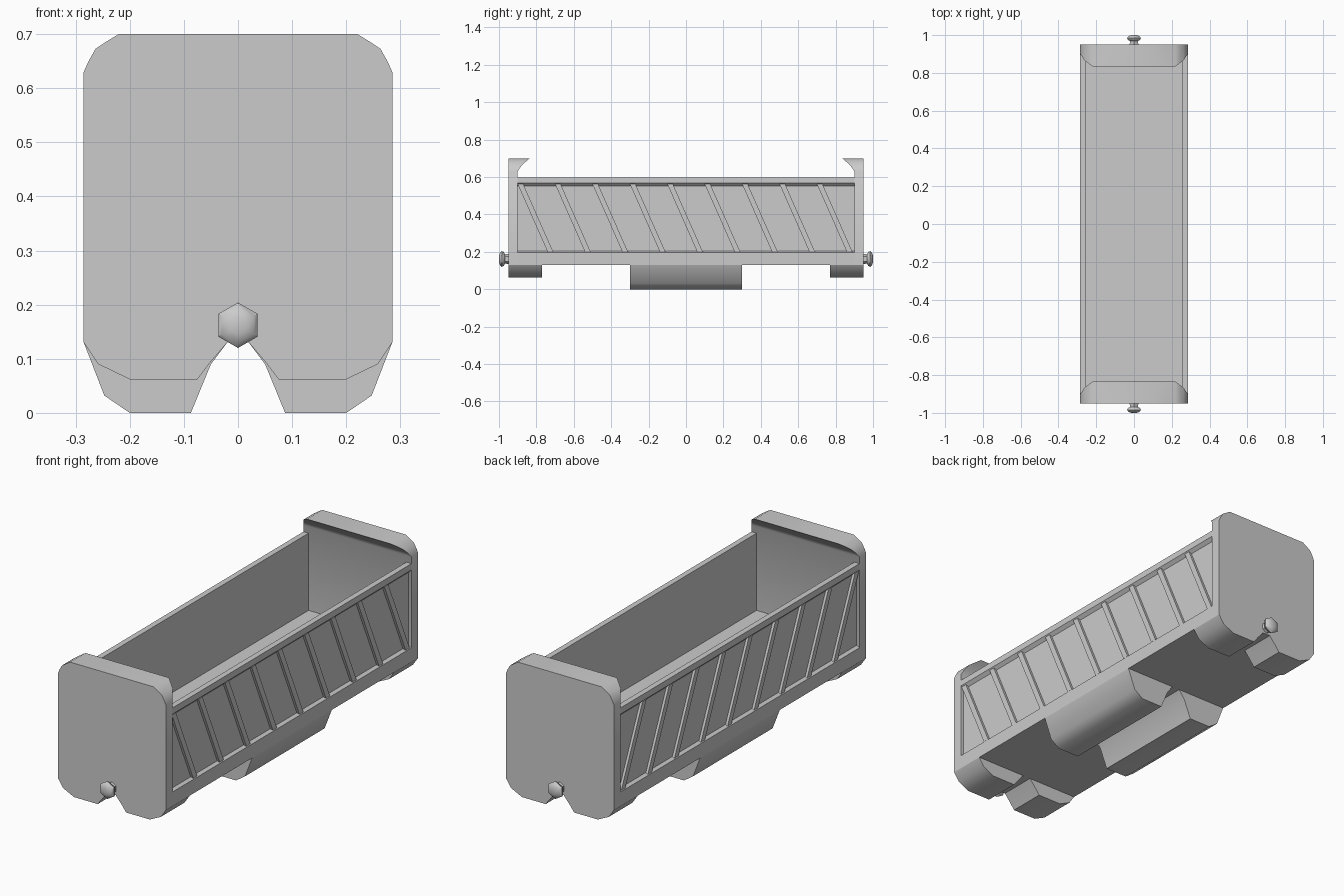
import bpy, bmesh, math

if "Cube" in bpy.data.objects:
    bpy.data.objects.remove(bpy.data.objects["Cube"])


def finish(name, bm):
    bmesh.ops.recalc_face_normals(bm, faces=bm.faces[:])
    me = bpy.data.meshes.new(name)
    bm.to_mesh(me)
    bm.free()
    me.shade_smooth()
    me.set_sharp_from_angle(angle=math.radians(40))
    ob = bpy.data.objects.new(name, me)
    bpy.context.collection.objects.link(ob)
    return ob


def loft(name, rings):
    """Join equal-length closed rings and cap both ends."""
    bm = bmesh.new()
    rows = [[bm.verts.new(p) for p in r] for r in rings]
    n = len(rows[0])
    for a, b in zip(rows, rows[1:]):
        for i in range(n):
            j = (i + 1) % n
            bm.faces.new((a[i], a[j], b[j], b[i]))
    bm.faces.new(rows[0])
    bm.faces.new(rows[-1])
    return finish(name, bm)


def prism_y(name, prof, y0, y1):
    return loft(name, [[(x, y, z) for x, z in prof] for y in (y0, y1)])


# Tub: open channel with recessed sides and a top rail
half = [(0.285, 0.13), (0.285, 0.197), (0.27, 0.205), (0.27, 0.553),
        (0.285, 0.568), (0.285, 0.598), (0.258, 0.598), (0.258, 0.23)]
prism_y("tub", half + [(-x, z) for x, z in reversed(half)], -0.9, 0.9)

# Profiles of the skids underneath
foot = [(0.285, 0.13), (0.258, 0.09), (0.2, 0.062), (0.075, 0.062),
        (0.05, 0.095), (0.02, 0.13)]
skid = [(0.285, 0.13), (0.247, 0.032), (0.2, 0.0), (0.087, 0.0),
        (0.05, 0.09), (0.02, 0.13)]

# End plate rows: height, half width, inner y (curls inward at the top)
plate = [(0.13, 0.285, 0.9), (0.63, 0.285, 0.9), (0.65, 0.276, 0.888),
         (0.673, 0.263, 0.867), (0.688, 0.24, 0.85), (0.7, 0.22, 0.835)]

# Coupling knob: y, radius
knob = [(0.94, 0.027), (0.968, 0.025), (0.975, 0.038), (0.985, 0.042),
        (0.994, 0.034), (1.0, 0.017)]

for s, end in ((-1, "front"), (1, "back")):
    loft(end + "_plate", [[(-w, s * 0.95, z), (w, s * 0.95, z),
                           (w, s * y, z), (-w, s * y, z)] for z, w, y in plate])
    loft(end + "_knob", [[(r * math.sin(k * math.pi / 3), s * y,
                           0.162 + r * math.cos(k * math.pi / 3))
                          for k in range(6)] for y, r in knob])

for m, side in ((-1, "left"), (1, "right")):
    prism_y(side + "_centre_skid", [(m * x, z) for x, z in skid], -0.3, 0.3)
    for s, end in ((-1, "front"), (1, "back")):
        prism_y(f"{end}_{side}_foot", [(m * x, z) for x, z in foot],
                s * 0.77, s * 0.95)
    # Slanted ribs across the recessed side panel
    for k in range(9):
        t = -0.9 + 0.2 * k
        rib = [(t, 0.562), (t + 0.03, 0.562), (t + 0.19, 0.2), (t + 0.16, 0.2)]
        loft(f"{side}_rib_{k + 1}",
             [[(m * x, y, z) for y, z in rib] for x in (0.265, 0.282)])
